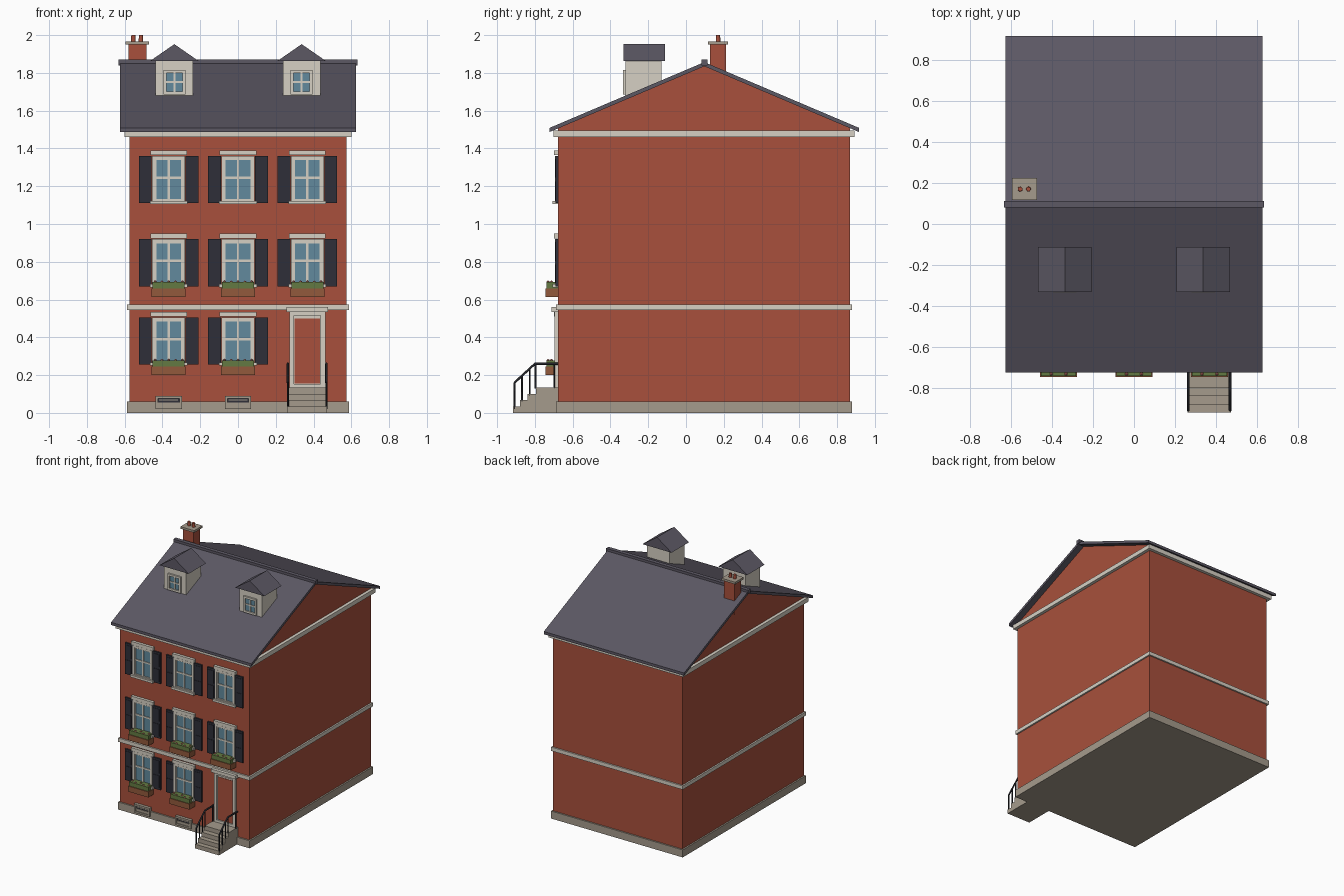
import bpy, bmesh
from mathutils import Vector

cube = bpy.data.objects.get("Cube")
if cube:
    bpy.data.objects.remove(cube, do_unlink=True)


def material(name, rgb):
    lin = [((c / 255 + 0.055) / 1.055) ** 2.4 for c in rgb] + [1]
    m = bpy.data.materials.new(name)
    m.use_nodes = True
    m.diffuse_color = lin
    bsdf = m.node_tree.nodes["Principled BSDF"]
    bsdf.inputs["Base Color"].default_value = lin
    bsdf.inputs["Roughness"].default_value = 0.8
    return m


BRICK = material("brick red", (168, 80, 60))
SLATE = material("slate grey", (92, 88, 100))
TRIM = material("cream trim", (214, 208, 196))
STONE = material("warm stone", (165, 155, 140))
SHUTTER = material("shutter black", (46, 47, 56))
IRON = material("iron black", (34, 35, 40))
GLASS = material("window blue", (98, 138, 158))
WOOD = material("planter brown", (146, 90, 60))
LEAF = material("leaf green", (100, 122, 66))
FLOWER = material("flower pink", (205, 120, 110))

# Facade plane, back wall plane, half width, ridge line
F, B, W, R = -0.677, 0.868, 0.575, 0.097


def finish(name, mat, bm):
    bmesh.ops.recalc_face_normals(bm, faces=bm.faces)
    me = bpy.data.meshes.new(name)
    bm.to_mesh(me)
    bm.free()
    me.materials.append(mat)
    ob = bpy.data.objects.new(name, me)
    bpy.context.scene.collection.objects.link(ob)
    return ob


def add_box(bm, lo, hi):
    lo, hi = Vector(lo), Vector(hi)
    vs = bmesh.ops.create_cube(bm, size=1)["verts"]
    for v in vs:
        v.co = (lo + hi) / 2 + v.co * (hi - lo)


def box(name, mat, lo, hi):
    bm = bmesh.new()
    add_box(bm, lo, hi)
    return finish(name, mat, bm)


def slabs(name, mat, rects, depth, face=F, base=0.0):
    """Plates on a front-facing plane; each rect is x, z centre, width, height."""
    bm = bmesh.new()
    for x, z, w, h in rects:
        add_box(bm, (x - w / 2, face - depth, z - h / 2), (x + w / 2, face - base, z + h / 2))
    return finish(name, mat, bm)


def prism(name, mat, profile, start, end, axis="x"):
    """Extrude a closed profile; pairs are (y, z) along x or (x, z) along y."""
    bm = bmesh.new()
    place = (lambda p, t: (t, p[0], p[1])) if axis == "x" else (lambda p, t: (p[0], t, p[1]))
    face = bm.faces.new([bm.verts.new(place(p, start)) for p in profile])
    new = bmesh.ops.extrude_face_region(bm, geom=[face])["geom"]
    shift = Vector(place((0, 0), end - start))
    bmesh.ops.translate(bm, vec=shift, verts=[g for g in new if isinstance(g, bmesh.types.BMVert)])
    return finish(name, mat, bm)


def frame_rects(x, z, w, h, t):
    """Four border bars of a rectangular frame."""
    return [(x + s * (w - t) / 2, z, t, h) for s in (-1, 1)] + \
           [(x, z + s * (h - t) / 2, w - 2 * t, t) for s in (-1, 1)]


def band(name, mat, out, z0, z1):
    return box(name, mat, (-W - out, F - out, z0), (W + out, B + out, z1))


def tube(name, mat, paths, radius):
    cu = bpy.data.curves.new(name, "CURVE")
    cu.dimensions = "3D"
    cu.bevel_depth = radius
    cu.bevel_resolution = 1
    cu.use_fill_caps = True
    for path in paths:
        sp = cu.splines.new("POLY")
        sp.points.add(len(path) - 1)
        for p, co in zip(sp.points, path):
            p.co = (*co, 1)
    cu.materials.append(mat)
    ob = bpy.data.objects.new(name, cu)
    bpy.context.scene.collection.objects.link(ob)


# Main walls with gables, and the stone and cream bands around them
EAVE, PEAK, RUN, THICK = 1.487, 1.835, 0.819, 0.022
wall_top = EAVE + (PEAK - EAVE) * (1 - (R - F) / RUN) + 0.004
prism("brick_walls", BRICK, [(F, 0.01), (B, 0.01), (B, wall_top), (R, PEAK), (F, wall_top)], -W, W)
band("stone_base", STONE, 0.012, 0, 0.06)
band("belt_course", TRIM, 0.012, 0.545, 0.575)
band("cornice", TRIM, 0.025, 1.46, 1.495)

# Pitched roof and ridge cap
prism("main_roof", SLATE, [
    (R - RUN, EAVE), (R, PEAK), (R + RUN, EAVE),
    (R + RUN, EAVE + THICK), (R, PEAK + THICK), (R - RUN, EAVE + THICK)], -0.625, 0.625)
box("ridge_cap", SLATE, (-0.633, R - 0.016, 1.84), (0.633, R + 0.016, 1.87))


def window(x, z, planter):
    slabs("window_glass", GLASS, [(x, z, 0.16, 0.23)], 0.004)
    slabs("window_frame", TRIM, frame_rects(x, z, 0.175, 0.25, 0.016), 0.016)
    slabs("window_sash", TRIM, frame_rects(x, z, 0.143, 0.218, 0.006)
          + [(x, z, 0.012, 0.22), (x, z + 0.01, 0.14, 0.012)], 0.01)
    slabs("window_head", TRIM, [(x, z + 0.142, 0.195, 0.026)], 0.022)
    slabs("window_sill", TRIM, [(x, z - 0.121, 0.2, 0.018)], 0.03)
    slabs("shutters", SHUTTER, [(x + s * 0.124, z, 0.068, 0.25) for s in (-1, 1)], 0.013)
    slabs("shutter_louvres", SHUTTER, [(x + s * 0.124, z + d, 0.05, 0.1)
                                       for s in (-1, 1) for d in (-0.06, 0.06)], 0.016)
    if planter:
        slabs("planter_box", WOOD, [(x, z - 0.158, 0.18, 0.045)], 0.068)
        slabs("planter_leaves", LEAF, [(x, z - 0.12, 0.17, 0.036)], 0.062)
        bm = bmesh.new()
        for i in range(5):
            ball = bmesh.ops.create_icosphere(bm, subdivisions=1, radius=0.009)["verts"]
            spot = (x + (i - 2) * 0.036, F - 0.035 - 0.018 * (i % 2), z - 0.103)
            bmesh.ops.translate(bm, vec=spot, verts=ball)
        finish("planter_flowers", FLOWER, bm)


# Three rows of windows; the door takes the last bay of the ground floor
BAY = 0.367
for row, z in enumerate((0.38, 0.795, 1.235)):
    for col in (-1, 0, 1):
        if row or col < 1:
            window(col * BAY, z, row < 2)

# Front door with its surround
DX = 0.367
slabs("door_leaf", TRIM, [(DX, 0.33, 0.16, 0.39)], 0.005)
slabs("door_panel", BRICK, [(DX, 0.327, 0.135, 0.345)], 0.008)
slabs("door_surround", TRIM, frame_rects(DX, 0.335, 0.19, 0.41, 0.024), 0.018)
slabs("door_hood", TRIM, [(DX, 0.548, 0.22, 0.026)], 0.036)

# Basement vents
for x in (-BAY, 0):
    slabs("vent_surround", STONE, frame_rects(x, 0.055, 0.14, 0.07, 0.014), 0.024)
    slabs("vent_sill", STONE, [(x, 0.04, 0.12, 0.03)], 0.018)
    slabs("vent_opening", SHUTTER, [(x, 0.068, 0.112, 0.024)], 0.015)
    slabs("vent_bar", STONE, [(x, 0.068, 0.1, 0.006)], 0.018)

# Front steps
steps = [(F, 0), (-0.917, 0)]
for i, y in enumerate((-0.917, -0.878, -0.838, -0.795)):
    z = 0.135 * (i + 1) / 4
    steps += ([(y, z - 0.034)] if i else []) + [(y, z)]
prism("front_steps", STONE, steps + [(F, 0.135)], 0.26, 0.472)

# Iron railings on both sides of the steps
for x in (0.264, 0.468):
    top = [(x, -0.908, 0.16), (x, -0.8, 0.26), (x, F, 0.26)]
    tube("handrail", IRON, [top], 0.007)
    posts = [(-0.908, 0.02, 0.16), (-0.868, 0.06, 0.198), (-0.828, 0.09, 0.235),
             (-0.797, 0.13, 0.26), (-0.698, 0.13, 0.26)]
    tube("rail_posts", IRON, [[(x, y, a), (x, y, b)] for y, a, b in posts], 0.005)

# Dormers
for x in (-0.337, 0.337):
    front = -0.32
    box("dormer_body", TRIM, (x - 0.1, front, 1.675), (x + 0.1, -0.13, 1.87))
    prism("dormer_roof", SLATE, [(x - 0.13, 1.862), (x + 0.13, 1.862), (x, 1.952)], -0.332, -0.112, "y")
    slabs("dormer_glass", GLASS, [(x, 1.745, 0.09, 0.11)], 0.004, front)
    slabs("dormer_frame", TRIM, frame_rects(x, 1.75, 0.116, 0.13, 0.016), 0.014, front)
    slabs("dormer_sash", TRIM, [(x, 1.75, 0.01, 0.11), (x, 1.752, 0.09, 0.01)], 0.009, front)

# Chimney with cap and two pots
box("chimney_stack", BRICK, (-0.58, 0.128, 1.7), (-0.485, 0.212, 1.95))
box("chimney_cap", STONE, (-0.595, 0.117, 1.95), (-0.472, 0.223, 1.967))
bm = bmesh.new()
for x in (-0.554, -0.514):
    pot = bmesh.ops.create_cone(bm, cap_ends=True, segments=12, radius1=0.012, radius2=0.011, depth=0.04)
    bmesh.ops.translate(bm, vec=(x, 0.17, 1.98), verts=pot["verts"])
finish("chimney_pots", BRICK, bm)
